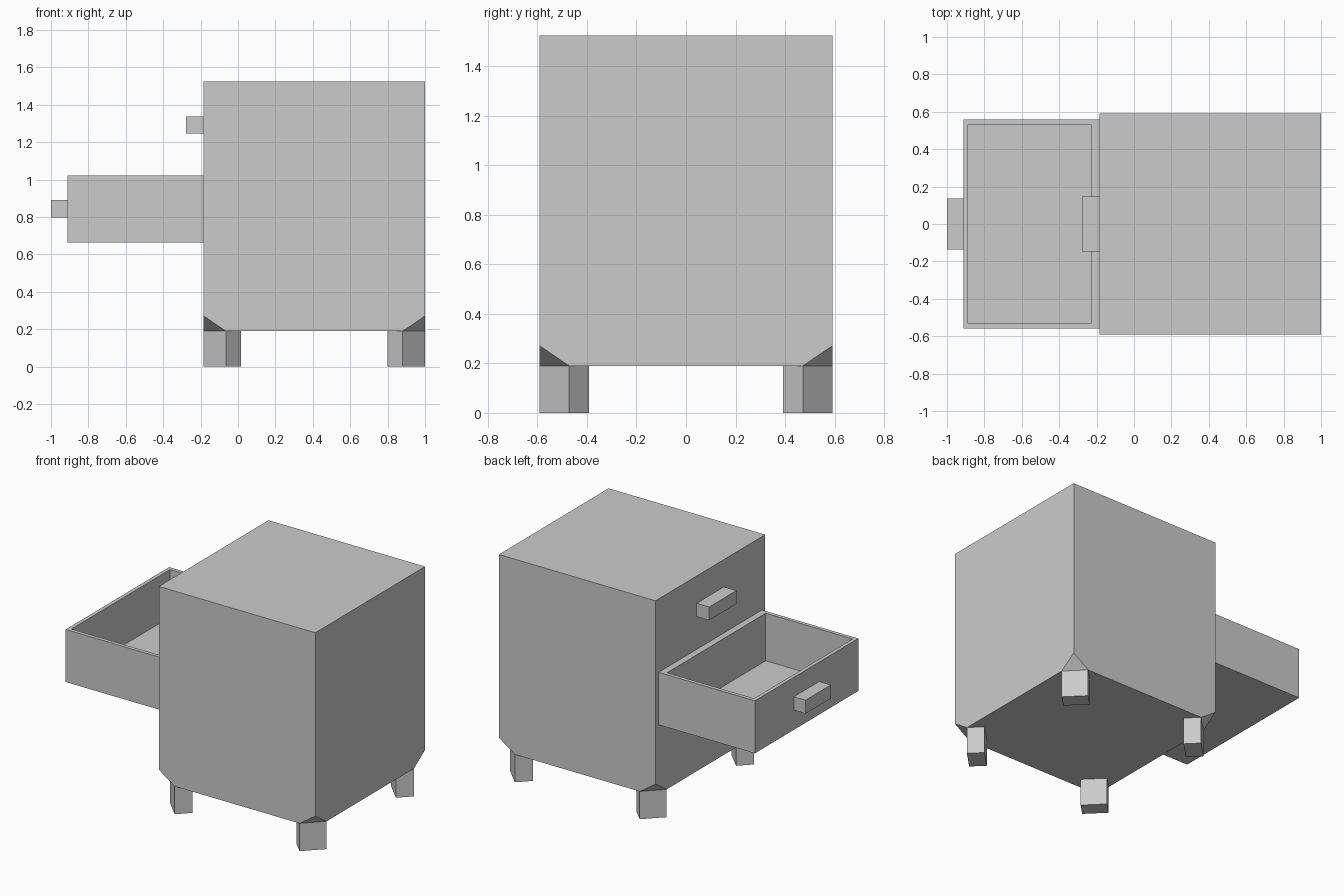
import bpy, bmesh
from math import radians

if "Cube" in bpy.data.objects:
    bpy.data.objects.remove(bpy.data.objects["Cube"])

CX, H = 0.408, 0.592          # cabinet centre in x, half width
BOTTOM, TOP = 0.19, 1.525     # cabinet bottom and top
CUT, CUT_Z = 0.12, 0.272      # corner cut size and height


def finish(name, bm):
    bmesh.ops.recalc_face_normals(bm, faces=bm.faces)
    mesh = bpy.data.meshes.new(name)
    bm.to_mesh(mesh)
    bm.free()
    ob = bpy.data.objects.new(name, mesh)
    bpy.context.collection.objects.link(ob)
    return ob


def box_bm(x, y, z):
    bm = bmesh.new()
    bmesh.ops.create_cube(bm, size=1)
    for v in bm.verts:
        v.co = [a + (c + 0.5) * (b - a) for c, (a, b) in zip(v.co, (x, y, z))]
    return bm


def hull(name, points):
    bm = bmesh.new()
    for p in points:
        bm.verts.new(p)
    bmesh.ops.convex_hull(bm, input=bm.verts)
    bmesh.ops.dissolve_limit(bm, angle_limit=radians(1), verts=bm.verts, edges=bm.edges)
    return finish(name, bm)


corners = [(sx, sy) for sx in (-1, 1) for sy in (-1, 1)]

# cabinet body with its four bottom corners cut off
points = []
for sx, sy in corners:
    points += [(CX + sx * H, sy * H, TOP),
               (CX + sx * H, sy * H, CUT_Z),
               (CX + sx * (H - CUT), sy * H, BOTTOM),
               (CX + sx * H, sy * (H - CUT), BOTTOM)]
hull("cabinet_body", points)

# legs set diagonally, outer face flush with the corner cut
leg_plan = [(H - CUT, H), (H, H - CUT), (H - 0.08, H - 0.2), (H - 0.2, H - 0.08)]
for i, (sx, sy) in enumerate(corners):
    hull(f"leg_{i + 1}", [(CX + sx * a, sy * b, z) for a, b in leg_plan for z in (0, BOTTOM)])

# open drawer, hollowed from the top
bm = box_bm((-0.912, CX - H), (-0.558, 0.558), (0.664, 1.023))
top = max(bm.faces, key=lambda f: f.calc_center_median().z)
bmesh.ops.inset_region(bm, faces=[top], thickness=0.036)
for v in top.verts:
    if v.co.x > -0.5:
        v.co.x = -0.23
floor = bmesh.ops.extrude_discrete_faces(bm, faces=[top])["faces"][0]
for v in floor.verts:
    v.co.z -= 0.325
finish("open_drawer", bm)

# handles
finish("upper_handle", box_bm((-0.278, CX - H), (-0.147, 0.147), (1.247, 1.338)))
finish("lower_handle", box_bm((-1.0, -0.912), (-0.137, 0.137), (0.798, 0.89)))
